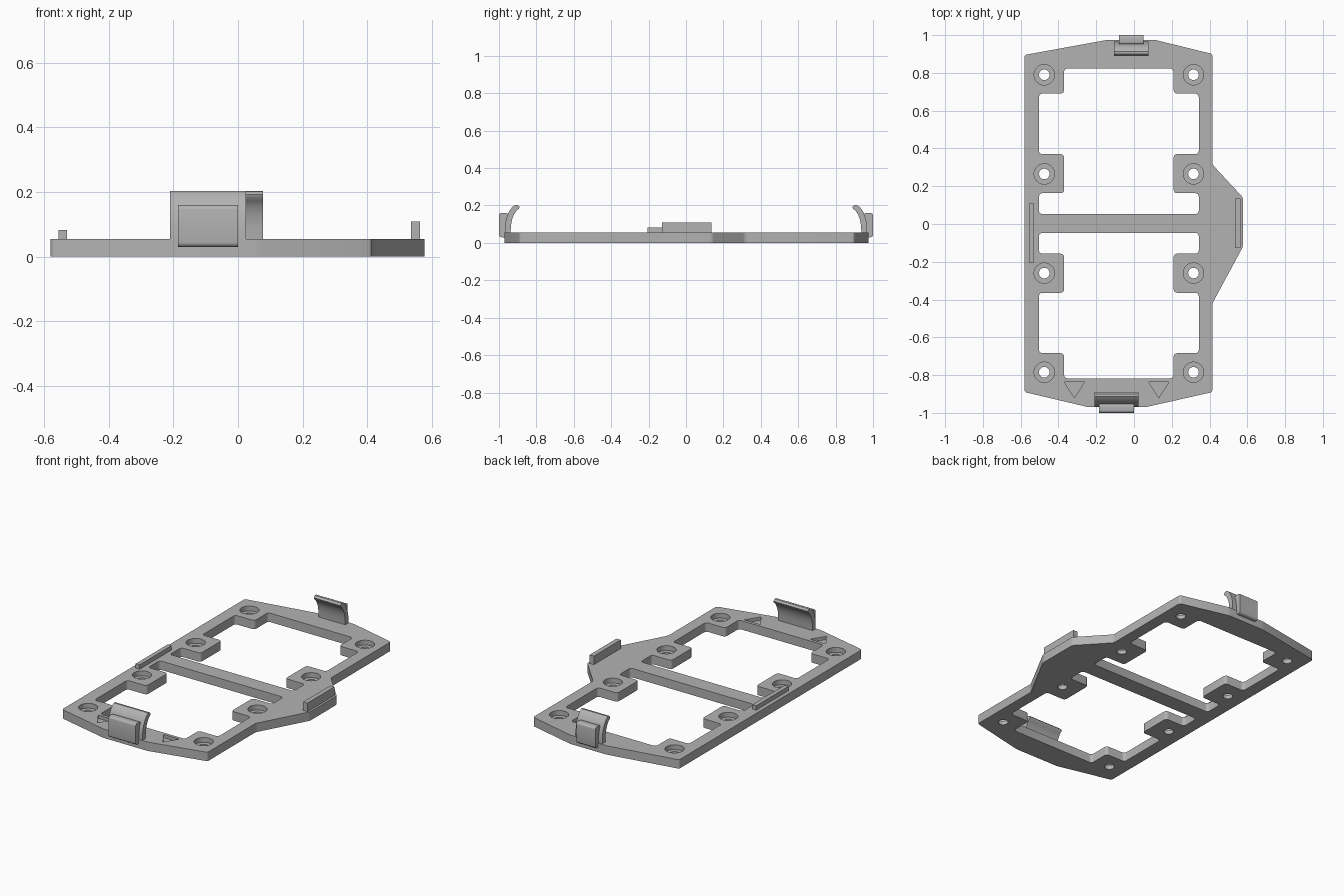
import bpy, bmesh
from mathutils import Vector

cube = bpy.data.objects.get("Cube")
if cube:
    bpy.data.objects.remove(cube, do_unlink=True)

grey = bpy.data.materials.new("matte grey")
grey.use_nodes = True
COLOR = (0.45, 0.45, 0.45, 1)
grey.diffuse_color = COLOR
grey.node_tree.nodes["Principled BSDF"].inputs["Base Color"].default_value = COLOR

CX = -0.08      # centre line of the bolt pattern
TOP = 0.055     # plate thickness


def prism(name, points, direction, radius=0.0, segments=4):
    """Extrude a closed outline of 3D points, rounding its corners."""
    bm = bmesh.new()
    direction = Vector(direction)
    base = bm.faces.new([bm.verts.new(p) for p in points])
    ext = bmesh.ops.extrude_face_region(bm, geom=[base], use_keep_orig=True)
    moved = [g for g in ext["geom"] if isinstance(g, bmesh.types.BMVert)]
    bmesh.ops.translate(bm, verts=moved, vec=direction)
    if radius:
        sides = [e for e in bm.edges
                 if (e.verts[0].co - e.verts[1].co).cross(direction).length < 1e-6]
        bmesh.ops.bevel(bm, geom=sides, offset=radius, segments=segments,
                        profile=0.5, affect='EDGES')
    bmesh.ops.recalc_face_normals(bm, faces=bm.faces)
    mesh = bpy.data.meshes.new(name)
    bm.to_mesh(mesh)
    bm.free()
    obj = bpy.data.objects.new(name, mesh)
    mesh.materials.append(grey)
    bpy.context.collection.objects.link(obj)
    return obj


def flat(name, xy, z0, z1, radius=0.0):
    return prism(name, [(x, y, z0) for x, y in xy], (0, 0, z1 - z0), radius)


def block(name, x0, x1, y0, y1, z0, z1):
    return flat(name, [(x0, y0), (x1, y0), (x1, y1), (x0, y1)], z0, z1)


def select(obj):
    bpy.ops.object.select_all(action='DESELECT')
    obj.select_set(True)
    bpy.context.view_layer.objects.active = obj


def smooth(obj):
    select(obj)
    bpy.ops.object.shade_smooth_by_angle(angle=0.6)


def cut(target, cutter):
    cutter.hide_render = True
    select(target)
    mod = target.modifiers.new("cut", 'BOOLEAN')
    mod.object = cutter
    mod.solver = 'EXACT'
    bpy.ops.object.modifier_apply(modifier=mod.name)
    bpy.data.objects.remove(cutter, do_unlink=True)


def drill(target, x, y, radius, z0):
    bpy.ops.mesh.primitive_cylinder_add(vertices=32, radius=radius, depth=0.2,
                                        location=(x, y, z0 + 0.1))
    cut(target, bpy.context.object)


# Base plate with a bulge on the left side
plate = flat("base_plate", [
    (-0.58, 0.895), (-0.14, 0.975), (0.11, 0.975), (0.415, 0.9),
    (0.415, 0.315), (0.577, 0.14), (0.577, -0.12), (0.415, -0.42),
    (0.415, -0.89), (0.06, -0.97), (-0.24, -0.97), (-0.58, -0.89)], 0, TOP, 0.012)

# Two windows that leave room for the bolt tabs
half = [(0.423, 0.05), (0.423, 0.16), (0.29, 0.16), (0.29, 0.367),
        (0.423, 0.367), (0.423, 0.687), (0.29, 0.687), (0.29, 0.82)]
window = half + [(-x, y) for x, y in reversed(half)]
for side in (1, -1):
    cut(plate, flat("window_cutter", [(CX + x, 0.003 + side * y) for x, y in window],
                    -0.1, 0.2, 0.018))

# Counterbored bolt holes
for x in (CX - 0.395, CX + 0.395):
    for y in (0.79, 0.265, -0.26, -0.785):
        drill(plate, x, y, 0.054, 0.025)
        drill(plate, x, y, 0.028, -0.1)

# Recessed arrow marks near the front
for x in (-0.316, 0.131):
    cut(plate, flat("arrow_cutter", [(x - 0.054, -0.836), (x + 0.054, -0.836), (x, -0.92)],
                    0.035, 0.1))
smooth(plate)

# Guide rails on both long sides
block("right_rail", -0.556, -0.529, -0.205, 0.108, 0.05, 0.082)
block("left_rail", 0.535, 0.564, -0.127, 0.135, 0.05, 0.108)

# Curved snap clips with an outer thumb pad, front and back
hook = [(0.967, 0.045), (0.967, 0.1), (0.96, 0.135), (0.947, 0.167), (0.93, 0.191),
        (0.913, 0.203), (0.9, 0.202), (0.89, 0.192), (0.893, 0.183), (0.906, 0.172),
        (0.919, 0.153), (0.93, 0.125), (0.936, 0.09), (0.938, 0.045)]
pad = [(0.955, 0.03), (1.0, 0.03), (1.0, 0.16), (0.95, 0.16)]
for name, side, hx, px in (("front", -1, (-0.21, 0.025), (-0.185, 0.0)),
                           ("back", 1, (-0.105, 0.077), (-0.08, 0.05))):
    clip = prism(name + "_clip", [(hx[0], side * y, z) for y, z in hook],
                 (hx[1] - hx[0], 0, 0))
    smooth(clip)
    grip = prism(name + "_clip_pad", [(px[0], side * y, z) for y, z in pad],
                 (px[1] - px[0], 0, 0), 0.014)
    smooth(grip)
